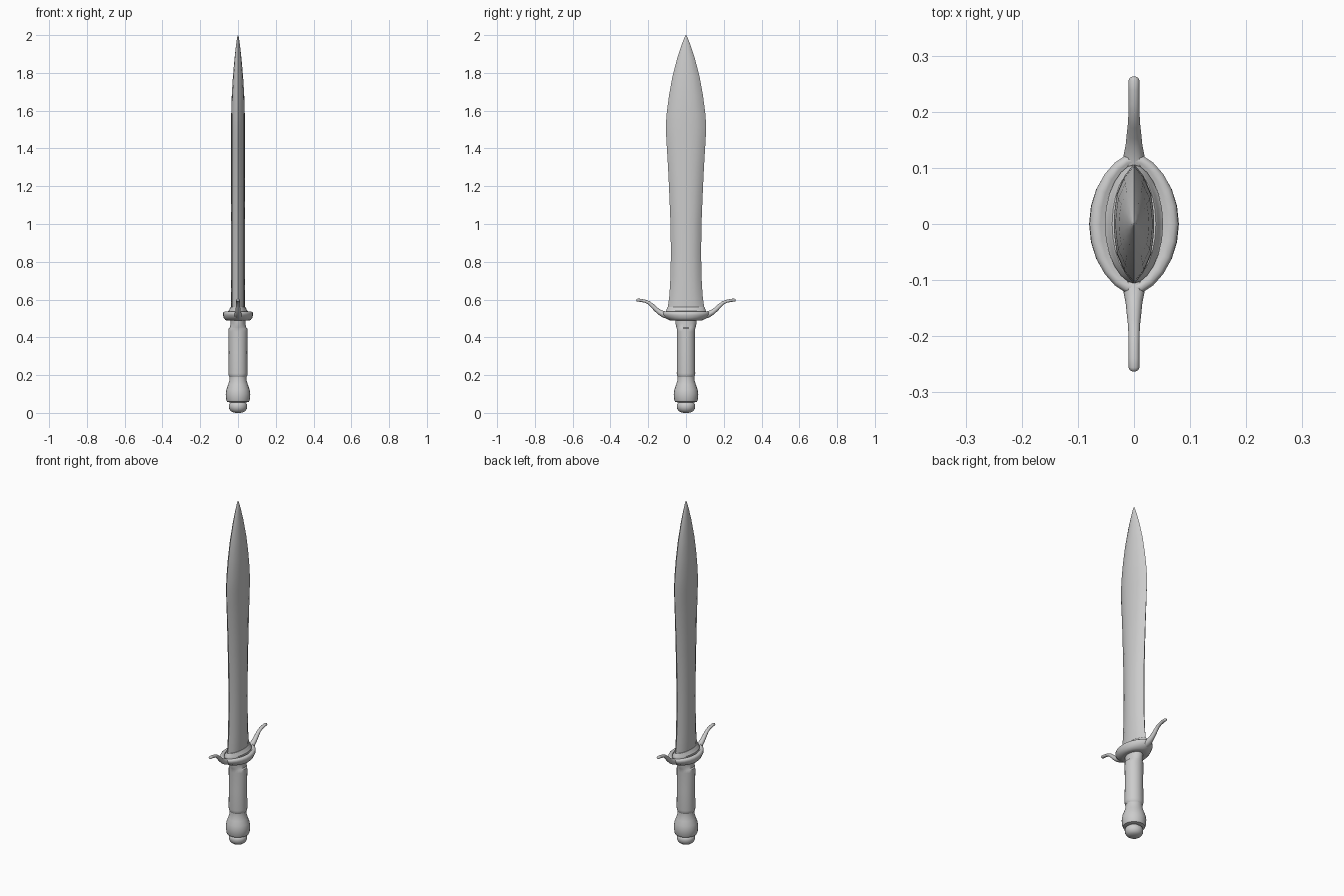
import bpy, bmesh, math
from mathutils import Vector

if "Cube" in bpy.data.objects:
    bpy.data.objects.remove(bpy.data.objects["Cube"])


def make_object(name, rings, angle=40):
    """Skin a list of equal-sized point rings and cap both ends."""
    bm = bmesh.new()
    loops = [[bm.verts.new(p) for p in ring] for ring in rings]
    n = len(loops[0])
    for a, b in zip(loops, loops[1:]):
        for i in range(n):
            j = (i + 1) % n
            bm.faces.new((a[i], a[j], b[j], b[i]))
    bm.faces.new(loops[0][::-1])
    bm.faces.new(loops[-1])
    bmesh.ops.recalc_face_normals(bm, faces=bm.faces)
    mesh = bpy.data.meshes.new(name)
    bm.to_mesh(mesh)
    bm.free()
    obj = bpy.data.objects.new(name, mesh)
    bpy.context.collection.objects.link(obj)
    bpy.ops.object.select_all(action='DESELECT')
    obj.select_set(True)
    bpy.context.view_layer.objects.active = obj
    bpy.ops.object.shade_smooth_by_angle(angle=math.radians(angle))
    return obj


def oval(z, rx, ry, n=24, point=1.0):
    """Oval ring; point > 1 sharpens the two ends on the y axis."""
    ring = []
    for i in range(n):
        a = 2 * math.pi * i / n
        c, s = math.cos(a), math.sin(a)
        ring.append((rx * math.copysign(abs(c) ** point, c), ry * s, z))
    return ring


def lens(z, rx, ry):
    """Blade section: flat-centred lens with sharp edges on the y axis."""
    half = [(0, -1), (.48, -.8), (.85, -.5), (.97, -.2), (1, 0),
            (.97, .2), (.85, .5), (.48, .8)]
    return [(s * x * rx, s * y * ry, z) for s in (1, -1) for x, y in half]


# Leaf-shaped blade
blade = [(.53, .036, .1), (.56, .036, .096), (.62, .036, .088), (.72, .036, .082),
         (.85, .036, .08), (1.0, .036, .082), (1.15, .036, .088), (1.3, .036, .095),
         (1.43, .036, .103), (1.51, .036, .107), (1.58, .036, .103),
         (1.68, .033, .09), (1.78, .027, .072), (1.88, .018, .046),
         (1.95, .01, .023), (1.985, .005, .009), (2.0, .001, .002)]
make_object("blade", [lens(*r) for r in blade], 35)

# Collar around the blade root
collar = [(.51, .052, .106), (.54, .052, .106), (.545, .046, .103),
          (.556, .043, .1), (.56, .039, .097)]
make_object("blade_collar", [oval(*r, point=1.15) for r in collar])

# Bowl-shaped guard
guard = [(.488, .052, .075), (.491, .066, .09), (.502, .075, .108),
         (.518, .08, .124), (.53, .079, .126), (.536, .072, .12),
         (.536, .06, .112), (.526, .05, .1)]
make_object("guard", [oval(*r, point=1.2) for r in guard], 60)

# Swept guard arms: y, z, half width, half height
arm = [(.08, .512, .022, .018), (.115, .52, .02, .017), (.14, .533, .015, .014),
       (.16, .549, .013, .012), (.178, .567, .011, .011), (.195, .582, .01, .009),
       (.215, .591, .0095, .008), (.24, .596, .0095, .008), (.256, .597, .0095, .008),
       (.261, .597, .007, .006), (.263, .597, .002, .002)]
for side, label in ((1, "right"), (-1, "left")):
    rings = []
    for k, (y, z, w, h) in enumerate(arm):
        p, q = arm[max(k - 1, 0)], arm[min(k + 1, len(arm) - 1)]
        t = Vector((0, q[0] - p[0], q[1] - p[1])).normalized()
        up = Vector((0, -t.z, t.y))
        ring = []
        for i in range(12):
            a = math.tau * i / 12
            v = Vector((w * math.cos(a), y, z)) + up * h * math.sin(a)
            ring.append((v.x, side * v.y, v.z))
        rings.append(ring)
    make_object("guard_arm_" + label, rings, 60)

# Grip with a flattened flare under the guard
grip = [(.19, .044, .044), (.198, .049, .048), (.21, .05, .049), (.32, .049, .048),
        (.43, .05, .048), (.447, .049, .049), (.453, .042, .051),
        (.475, .04, .056), (.5, .04, .057)]
make_object("grip", [oval(*r) for r in grip])

# Pear-shaped pommel with a button at the end
pommel = [(.056, .046), (.059, .058), (.068, .062), (.1, .065), (.125, .061),
          (.15, .052), (.17, .046), (.19, .044), (.2, .044)]
make_object("pommel", [oval(z, r, r) for z, r in pommel])
button = [(0, .012), (.004, .03), (.012, .041), (.025, .048), (.04, .049),
          (.05, .045), (.055, .038), (.062, .036)]
make_object("pommel_button", [oval(z, r, r) for z, r in button], 50)
